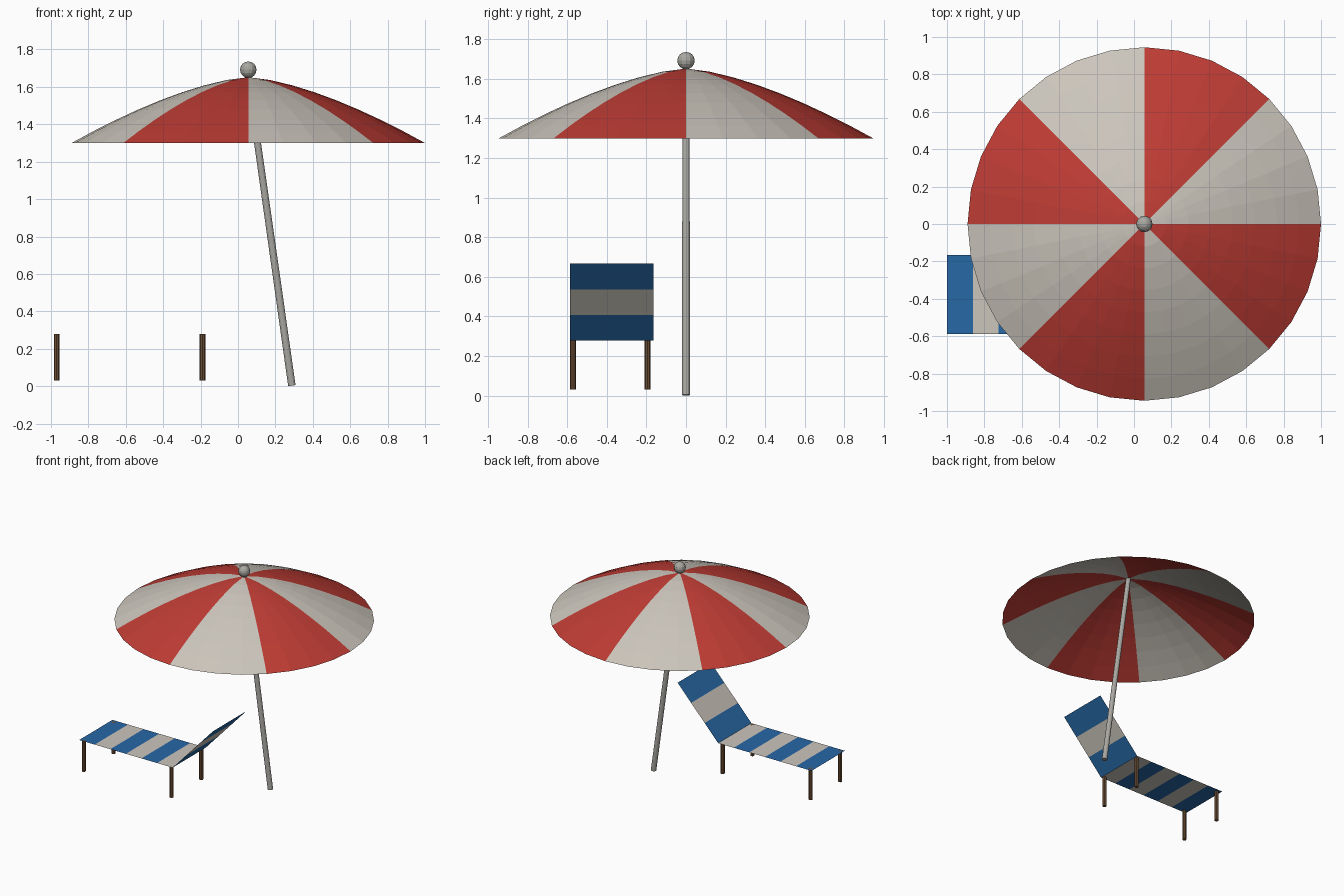
import bpy, bmesh, math
from mathutils import Vector

if "Cube" in bpy.data.objects:
    bpy.data.objects.remove(bpy.data.objects["Cube"])


def material(name, rgb):
    m = bpy.data.materials.new(name)
    m.diffuse_color = (*rgb, 1)
    m.use_nodes = True
    m.node_tree.nodes["Principled BSDF"].inputs["Base Color"].default_value = m.diffuse_color
    return m


RED = material("red cloth", (0.52, 0.045, 0.035))
CREAM = material("cream cloth", (0.60, 0.56, 0.50))
BLUE = material("blue cloth", (0.02, 0.14, 0.38))
WOOD = material("wood", (0.16, 0.08, 0.035))
METAL = material("metal", (0.40, 0.39, 0.36))


def add_mesh(name, bm, mats):
    me = bpy.data.meshes.new(name)
    bm.to_mesh(me)
    bm.free()
    for m in mats:
        me.materials.append(m)
    ob = bpy.data.objects.new(name, me)
    bpy.context.collection.objects.link(ob)
    return ob


def rod(name, a, b, r1, r2, sides, mat):
    a, b = Vector(a), Vector(b)
    bm = bmesh.new()
    bmesh.ops.create_cone(bm, cap_ends=True, segments=sides,
                          radius1=r1, radius2=r2, depth=(b - a).length)
    ob = add_mesh(name, bm, [mat])
    ob.location = (a + b) / 2
    ob.rotation_mode = 'QUATERNION'
    ob.rotation_quaternion = (b - a).to_track_quat('Z', 'Y')
    return ob


def striped_sheet(name, start, end, bands, y0, y1):
    # start and end are (x, z); bands alternate blue and cream
    bm = bmesh.new()
    rows = []
    for i in range(bands + 1):
        t = i / bands
        x = start[0] + (end[0] - start[0]) * t
        z = start[1] + (end[1] - start[1]) * t
        rows.append([bm.verts.new((x, y, z)) for y in (y0, y1)])
    for i in range(bands):
        (a, b), (d, c) = rows[i], rows[i + 1]
        bm.faces.new((a, d, c, b)).material_index = i % 2
    return add_mesh(name, bm, [BLUE, CREAM])


# Parasol canopy: domed single sheet, eight stripes
CX, R, RIM, TOP = 0.055, 0.945, 1.30, 1.652
SEG, RINGS = 32, 8
bm = bmesh.new()
apex = bm.verts.new((CX, 0, TOP))
rings = []
for j in range(1, RINGS + 1):
    t = j / RINGS
    z = TOP - (TOP - RIM) * t ** 1.5
    rings.append([bm.verts.new((CX + R * t * math.cos(2 * math.pi * i / SEG),
                                R * t * math.sin(2 * math.pi * i / SEG), z))
                  for i in range(SEG)])
for i in range(SEG):
    k = (i + 1) % SEG
    stripe = (i // 4) % 2
    bm.faces.new((apex, rings[0][i], rings[0][k])).material_index = stripe
    for inner, outer in zip(rings, rings[1:]):
        f = bm.faces.new((inner[i], outer[i], outer[k], inner[k]))
        f.material_index = stripe
add_mesh("canopy", bm, [CREAM, RED])

# Leaning pole and ball finial
rod("pole", (0.288, 0, 0.003), (CX, 0, 1.65), 0.020, 0.018, 12, METAL)
bm = bmesh.new()
bmesh.ops.create_uvsphere(bm, u_segments=12, v_segments=8, radius=0.044)
add_mesh("finial", bm, [METAL]).location = (CX, 0, 1.692)

# Lounger cloth
Y0, Y1 = -0.587, -0.165
striped_sheet("seat", (-1.0, 0.278), (-0.17, 0.278), 6, Y0, Y1)
striped_sheet("backrest", (-0.17, 0.278), (0.19, 0.667), 3, Y0, Y1)

# Lounger legs
for xn, x in (("foot", -0.97), ("head", -0.19)):
    for yn, y in (("front", -0.57), ("back", -0.195)):
        rod(f"{xn}_{yn}_leg", (x, y, 0.03), (x, y, 0.278), 0.015, 0.015, 8, WOOD)
